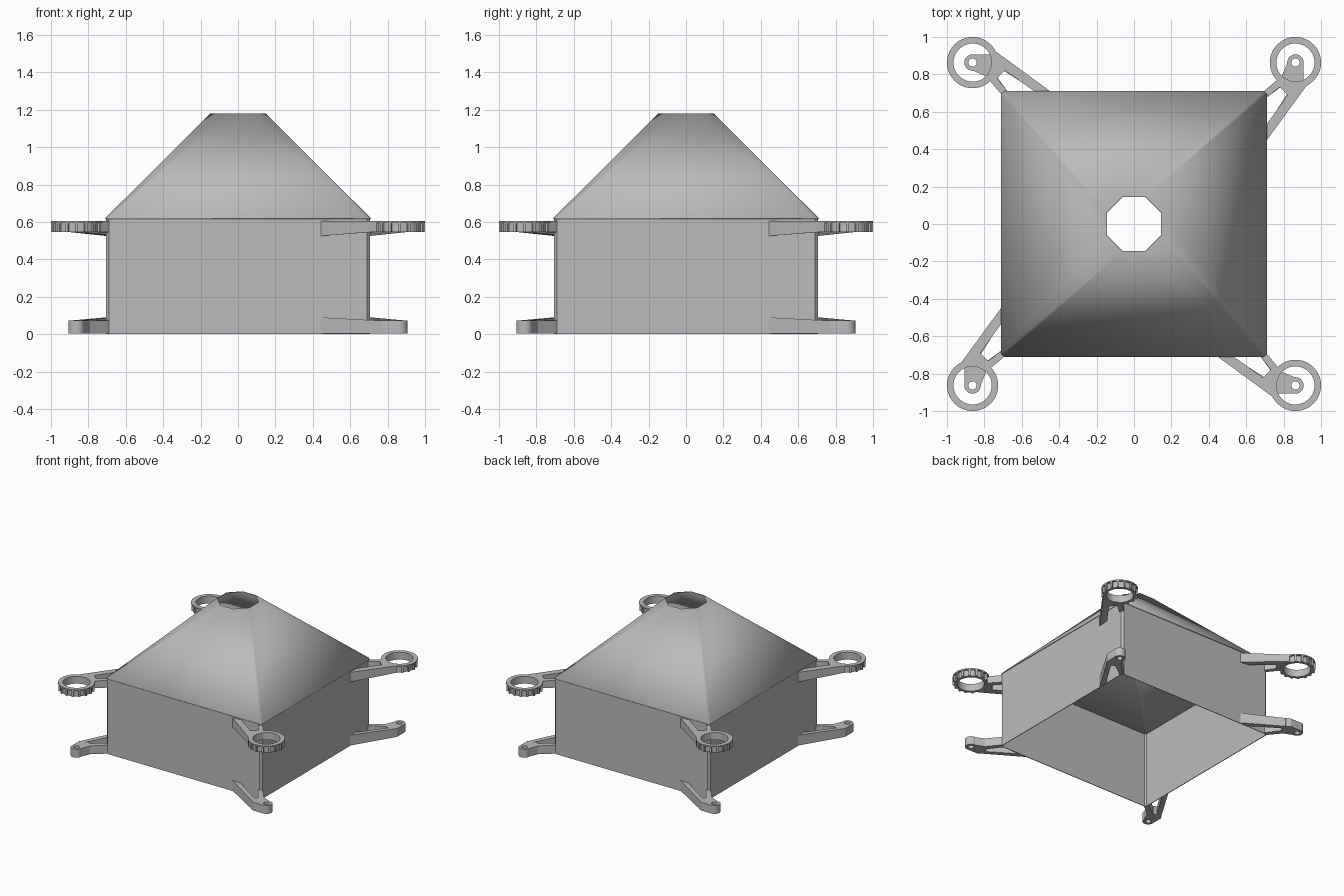
import bpy, bmesh, math
from mathutils import Matrix, Vector

cube = bpy.data.objects.get("Cube")
if cube:
    bpy.data.objects.remove(cube)

grey = bpy.data.materials.new("plain grey")
grey.use_nodes = True
COLOUR = (0.5, 0.5, 0.5, 1)
grey.diffuse_color = COLOUR
grey.node_tree.nodes["Principled BSDF"].inputs["Base Color"].default_value = COLOUR


def finish(bm, name):
    bmesh.ops.recalc_face_normals(bm, faces=bm.faces)
    mesh = bpy.data.meshes.new(name)
    bm.to_mesh(mesh)
    bm.free()
    mesh.materials.append(grey)
    obj = bpy.data.objects.new(name, mesh)
    bpy.context.collection.objects.link(obj)
    return obj


def smooth(obj):
    bpy.ops.object.select_all(action='DESELECT')
    obj.select_set(True)
    bpy.context.view_layer.objects.active = obj
    bpy.ops.object.shade_smooth_by_angle(angle=math.radians(28))


def prism(bm, outline, low, high):
    """Upright prism; low and high are heights as functions of the plan point."""
    bottom = [bm.verts.new((x, y, low(x))) for x, y in outline]
    top = [bm.verts.new((x, y, high(x))) for x, y in outline]
    bm.faces.new(bottom)
    bm.faces.new(top)
    for i in range(len(outline)):
        j = (i + 1) % len(outline)
        bm.faces.new((bottom[i], bottom[j], top[j], top[i]))


def collar(bm, centre, inner, outer, z0, z1, sides=48):
    """Ring with a rectangular section."""
    loops = []
    for r, z in ((inner, z0), (outer, z0), (outer, z1), (inner, z1)):
        loops.append([bm.verts.new((centre + r * math.cos(math.tau * i / sides),
                                    -centre + r * math.sin(math.tau * i / sides), z))
                      for i in range(sides)])
    for k in range(4):
        a, b = loops[k], loops[(k + 1) % 4]
        for i in range(sides):
            j = (i + 1) % sides
            bm.faces.new((a[i], a[j], b[j], b[i]))


def eight(half, cut, z):
    """Square outline with cut corners, starting on the front edge."""
    pts = []
    for q in range(4):
        turn = Matrix.Rotation(q * math.pi / 2, 3, 'Z')
        pts += [turn @ Vector((-half + cut, -half, z)), turn @ Vector((half - cut, -half, z))]
    return pts


# Sheet body: straight skirt
HALF, EAVES, TOP = 0.71, 0.62, 1.18
bm = bmesh.new()
rows = [[bm.verts.new(p) for p in eight(HALF - 0.004, 0.016, z)] for z in (0, EAVES)]
for i in range(8):
    j = (i + 1) % 8
    bm.faces.new((rows[0][i], rows[0][j], rows[1][j], rows[1][i]))
skirt = finish(bm, "skirt")

# Sheet roof: square to octagon, each corner blends into one neighbour only
bm = bmesh.new()
base = [bm.verts.new(p) for p in eight(HALF, 0.016, EAVES)]
rim = [bm.verts.new(p) for p in eight(0.147, 0.086, TOP)]
for i in range(8):
    j = (i + 1) % 8
    bm.faces.new((base[i], base[j], rim[j], rim[i])).smooth = True
bm.edges.ensure_lookup_table()
for i in range(0, 8, 2):
    bm.edges.get((base[i], rim[i])).smooth = False
roof = finish(bm, "roof")

for obj in (skirt, roof):
    shell = obj.modifiers.new("sheet thickness", 'SOLIDIFY')
    shell.thickness = 0.006
    shell.offset = -1

# Corner brackets, drawn at the front left corner
HUB, WALL = 0.863, 0.707


def slope(at_wall, at_hub):
    def height(x):
        t = min(max((x - 0.44) / 0.3, 0), 1)
        return at_wall + t * (at_hub - at_wall)
    return height


def upper_bracket():
    bm = bmesh.new()
    low, high = slope(0.525, 0.548), slope(0.605, 0.605)
    collar(bm, HUB, 0.102, 0.137, 0.595, 0.605)
    collar(bm, HUB, 0.102, 0.124, 0.545, 0.597)
    for i in range(16):
        a = math.tau * i / 16
        spin = Matrix.Translation((HUB + 0.129 * math.cos(a), -HUB + 0.129 * math.sin(a), 0.572)) \
            @ Matrix.Rotation(a, 4, 'Z') @ Matrix.Diagonal((0.015, 0.014, 0.054, 1))
        bmesh.ops.create_cube(bm, size=1, matrix=spin)
    # long arm, short arm, cross piece
    prism(bm, [(0.444, -WALL), (0.53, -WALL), (0.75, -0.865), (0.738, -0.922)], low, high)
    prism(bm, [(0.675, -WALL), (WALL, -0.69), (0.79, -0.79), (0.76, -0.815)], low, high)
    prism(bm, [(0.69, -0.822), (0.735, -0.775), (0.785, -0.795), (0.75, -0.87)], low, high)
    return finish(bm, "upper_bracket")


def lower_bracket():
    bm = bmesh.new()
    low, high = slope(0.004, 0.004), slope(0.09, 0.072)
    collar(bm, HUB, 0.022, 0.044, 0.004, 0.072, 24)
    # long arm, short arm, body beside the boss
    prism(bm, [(0.444, -WALL), (0.52, -WALL), (0.77, -0.865), (0.77, -0.905)], low, high)
    prism(bm, [(0.675, -WALL), (WALL, -0.69), (0.79, -0.79), (0.765, -0.83)], low, high)
    prism(bm, [(0.735, -0.885), (0.77, -0.906), (0.862, -0.906), (0.838, -0.875),
               (0.838, -0.85), (0.862, -0.82), (0.79, -0.79), (0.75, -0.82)], low, high)
    return finish(bm, "lower_bracket")


CORNERS = ("front_left", "back_left", "back_right", "front_right")
for build in (upper_bracket, lower_bracket):
    first = build()
    smooth(first)
    kind = first.name
    for q, corner in enumerate(CORNERS):
        part = first if q == 0 else first.copy()
        part.name = corner + "_" + kind
        part.rotation_euler.z = q * math.pi / 2
        if q:
            bpy.context.collection.objects.link(part)
